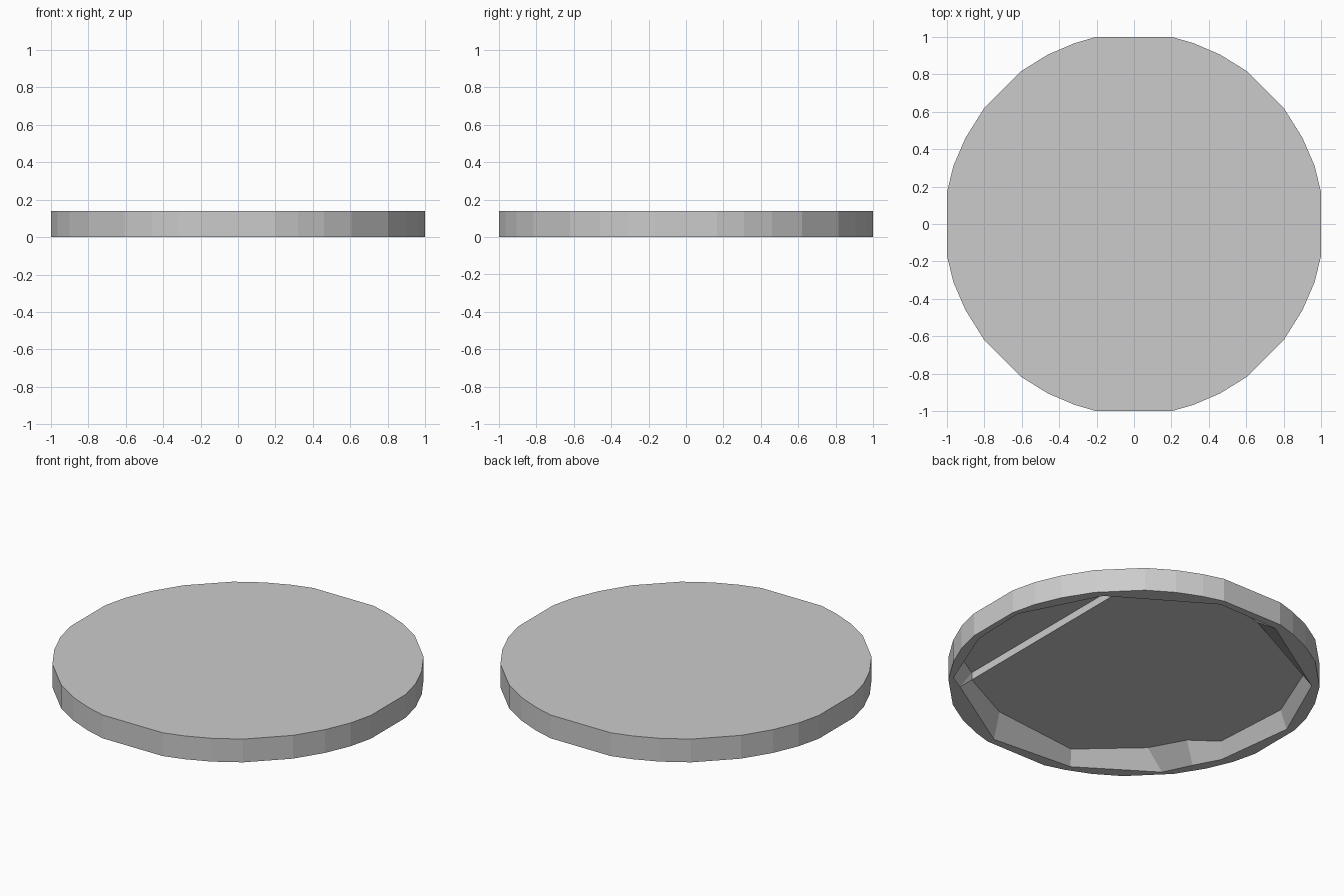
import bpy, bmesh

if "Cube" in bpy.data.objects:
    bpy.data.objects.remove(bpy.data.objects["Cube"])

H, CEIL, POCKET = 0.14, 0.09, 0.135

# Outer outline: one quarter mirrored into a full faceted disc
quarter = [(1.0, 0.165), (0.965, 0.31), (0.90, 0.46), (0.80, 0.62),
           (0.605, 0.815), (0.46, 0.905), (0.32, 0.965), (0.2, 1.0)]
half = quarter + [(-x, y) for x, y in reversed(quarter)]
outline = half + [(x, -y) for x, y in reversed(half)]

# Underside cavity: rim edge at z=0 and matching ceiling edge, clockwise from front right
rim = [(0.70, -0.64), (0.19, -0.96), (-0.32, -0.92), (-0.74, -0.645), (-0.82, -0.48),
       (-0.90, -0.33), (-0.96, 0.15), (-0.76, 0.60), (-0.21, 0.95), (0.19, 0.96), (0.74, 0.62)]
ceiling = [(0.60, -0.66), (0.26, -0.83), (-0.30, -0.89), (-0.61, -0.61), (-0.72, -0.41),
           (-0.87, -0.30), (-0.90, 0.17), (-0.75, 0.54), (-0.19, 0.82), (0.18, 0.92), (0.60, 0.68)]
# Deeper pocket along the right side
pocket_rim = [(0.97, 0.17), (0.96, -0.17), (0.79, -0.59)]
pocket_top = [(0.94, 0.16), (0.93, -0.16), (0.77, -0.56)]

bm = bmesh.new()


def ring(points, z):
    return [bm.verts.new((x, y, z)) for x, y in points]


def walls(a, b, closed=False):
    n = len(a)
    for i in range(n if closed else n - 1):
        j = (i + 1) % n
        bm.faces.new((a[i], a[j], b[j], b[i]))


def loop_edges(verts):
    edges = []
    for a, b in zip(verts, verts[1:] + verts[:1]):
        edges.append(bm.edges.get((a, b)) or bm.edges.new((a, b)))
    return edges


# Outer wall and flat top
bottom, top = ring(outline, 0), ring(outline, H)
walls(bottom, top, closed=True)
bm.faces.new(top)

# Main cavity walls and ceiling
r, c = ring(rim, 0), ring(ceiling, CEIL)
walls(r, c)
bm.faces.new(c)

# Pocket: step, side walls, ceiling
pr = ring(pocket_rim, 0)
pt = ring([ceiling[-1]] + pocket_top + [ceiling[0]], POCKET)
bm.faces.new((c[0], c[-1], pt[0], pt[-1]))
walls([r[-1]] + pr + [r[0]], pt)
bm.faces.new((r[-1], c[-1], pt[0]))
bm.faces.new((r[0], c[0], pt[-1]))
bm.faces.new(pt)

# Thin bottom rim between the outline and the cavity
bmesh.ops.triangle_fill(bm, edges=loop_edges(bottom) + loop_edges(r + pr),
                        use_beauty=True, normal=(0, 0, -1))
bmesh.ops.recalc_face_normals(bm, faces=bm.faces)

mesh = bpy.data.meshes.new("hollow_disc")
bm.to_mesh(mesh)
bm.free()
bpy.context.collection.objects.link(bpy.data.objects.new("hollow_disc", mesh))
